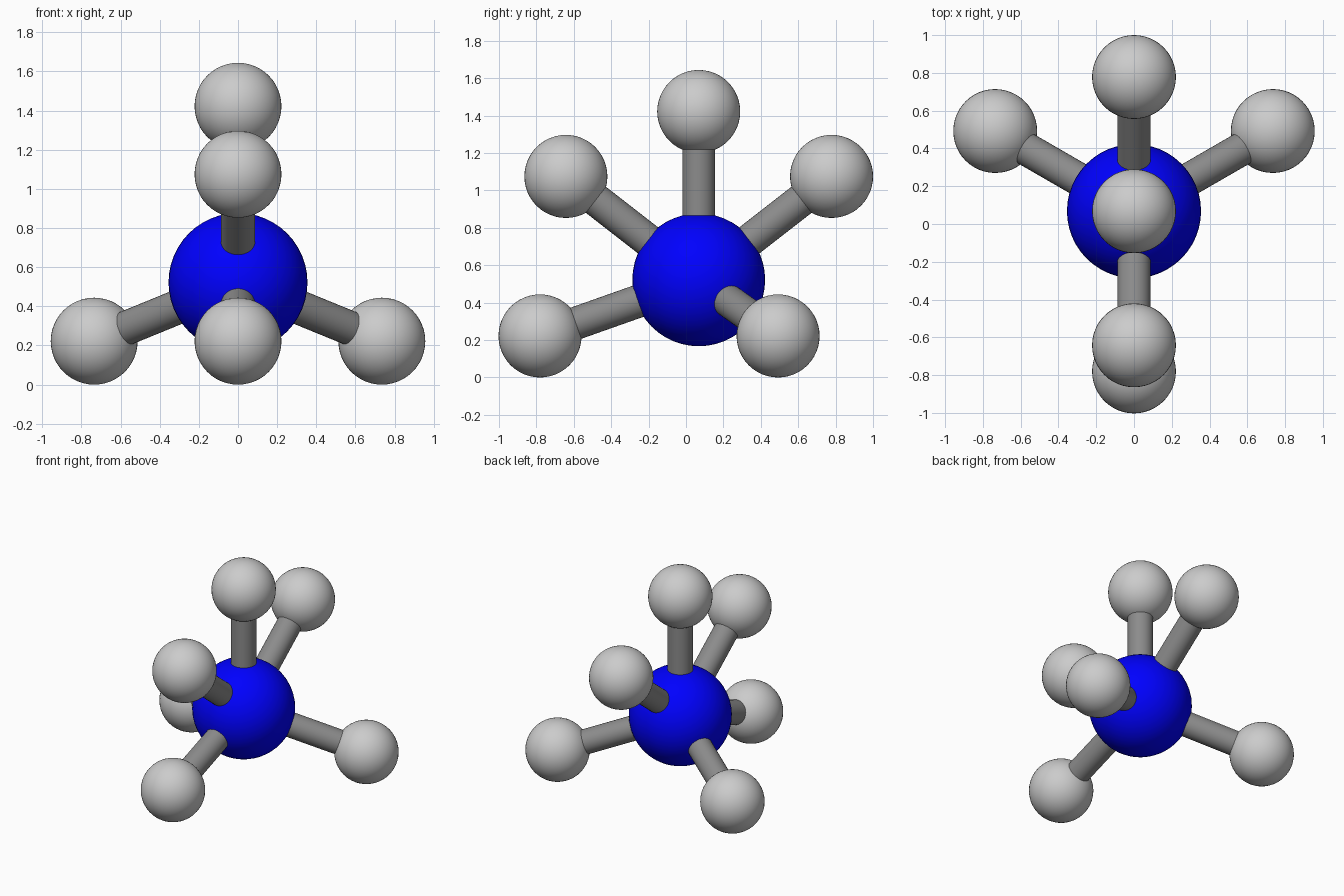
import bpy
import math
from mathutils import Vector

if "Cube" in bpy.data.objects:
    bpy.data.objects.remove(bpy.data.objects["Cube"])

CENTRE = Vector((0, 0.068, 0.522))
BOND = 0.9
CORE_R, BALL_R, STICK_R = 0.355, 0.222, 0.088


def material(name, rgb):
    mat = bpy.data.materials.new(name)
    mat.diffuse_color = (*rgb, 1)
    mat.use_nodes = True
    mat.node_tree.nodes["Principled BSDF"].inputs["Base Color"].default_value = mat.diffuse_color
    return mat


blue = material("blue", (0.0, 0.0, 1.0))
dark_grey = material("dark_grey", (0.26, 0.26, 0.26))


def ball(name, loc, radius, mat=None):
    bpy.ops.mesh.primitive_uv_sphere_add(segments=48, ring_count=24, radius=radius, location=loc)
    obj = bpy.context.object
    obj.name = name
    bpy.ops.object.shade_smooth()
    if mat:
        obj.data.materials.append(mat)


def stick(name, start, end):
    axis = end - start
    bpy.ops.mesh.primitive_cylinder_add(vertices=32, radius=STICK_R, depth=axis.length,
                                        location=(start + end) / 2)
    obj = bpy.context.object
    obj.name = name
    obj.rotation_euler = axis.to_track_quat('Z', 'Y').to_euler()
    bpy.ops.object.shade_smooth_by_angle(angle=math.radians(40))
    obj.data.materials.append(dark_grey)


# Large central atom
ball("central_atom", CENTRE, CORE_R, blue)

# Outer atoms: angle from vertical, heading around z (degrees)
low = math.degrees(math.acos(-1 / 3))
arms = {
    "top": (0, 0),
    "upper_front": (52.1, -90),
    "upper_back": (52.1, 90),
    "lower_front": (low, -90),
    "lower_back_right": (low, 30),
    "lower_back_left": (low, 150),
}
for name, (tilt, heading) in arms.items():
    t, h = math.radians(tilt), math.radians(heading)
    direction = Vector((math.sin(t) * math.cos(h), math.sin(t) * math.sin(h), math.cos(t)))
    tip = CENTRE + direction * BOND
    stick(name + "_bond", CENTRE, tip)
    ball(name + "_atom", tip, BALL_R)
